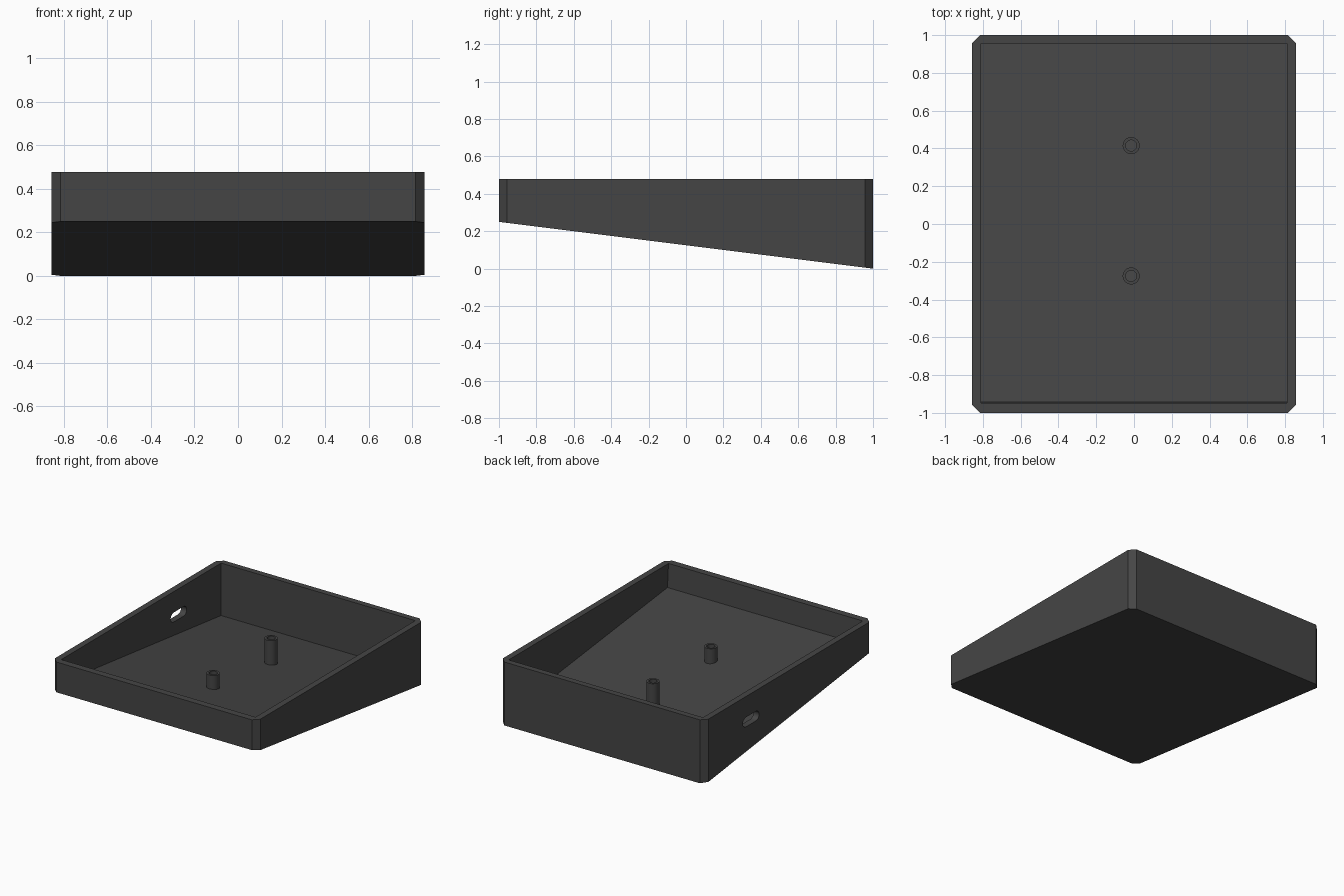
import bpy, bmesh, math

if "Cube" in bpy.data.objects:
    bpy.data.objects.remove(bpy.data.objects["Cube"])

TOP = 0.478

dark_grey = bpy.data.materials.new("dark_grey_plastic")
dark_grey.diffuse_color = (0.06, 0.06, 0.06, 1)
dark_grey.use_nodes = True
dark_grey.node_tree.nodes["Principled BSDF"].inputs["Base Color"].default_value = dark_grey.diffuse_color


def prism(name, bottom, top):
    """Solid between two matching counter-clockwise loops of points."""
    bm = bmesh.new()
    lo = [bm.verts.new(p) for p in bottom]
    hi = [bm.verts.new(p) for p in top]
    n = len(lo)
    bm.faces.new(lo[::-1])
    bm.faces.new(hi)
    for i in range(n):
        j = (i + 1) % n
        bm.faces.new((lo[i], lo[j], hi[j], hi[i]))
    bmesh.ops.recalc_face_normals(bm, faces=bm.faces)
    mesh = bpy.data.meshes.new(name)
    bm.to_mesh(mesh)
    bm.free()
    ob = bpy.data.objects.new(name, mesh)
    bpy.context.collection.objects.link(ob)
    mesh.materials.append(dark_grey)
    return ob


def cut(ob, cutter):
    """Subtract the cutter, then discard it."""
    mod = ob.modifiers.new("cut", 'BOOLEAN')
    mod.operation = 'DIFFERENCE'
    mod.solver = 'EXACT'
    mod.object = cutter
    bpy.context.view_layer.objects.active = ob
    bpy.ops.object.modifier_apply(modifier=mod.name)
    bpy.data.objects.remove(cutter)


# Tray body: chamfered rectangle with a sloping underside
X, Y, C = 0.857, 1.0, 0.042
outline = [(-X + C, -Y), (X - C, -Y), (X, -Y + C), (X, Y - C),
           (X - C, Y), (-X + C, Y), (-X, Y - C), (-X, -Y + C)]
tray = prism("tray",
             [(x, y, 0.125 * (1 - y)) for x, y in outline],
             [(x, y, TOP) for x, y in outline])


# Pocket: floor slopes with the underside, front wall leans slightly
def floor_z(y):
    return 0.193 - 0.1155 * y


XI, Y_BACK, Y_FRONT, LEAN = 0.81, 0.955, -0.948, 0.012
yf = Y_FRONT + LEAN
pocket = prism("pocket_cutter",
               [(-XI, yf, floor_z(yf)), (XI, yf, floor_z(yf)),
                (XI, Y_BACK, floor_z(Y_BACK)), (-XI, Y_BACK, floor_z(Y_BACK))],
               [(-XI, Y_FRONT - LEAN * 0.5, TOP + 0.08), (XI, Y_FRONT - LEAN * 0.5, TOP + 0.08),
                (XI, Y_BACK, TOP + 0.08), (-XI, Y_BACK, TOP + 0.08)])
cut(tray, pocket)

# Cable slot through the left wall
R, HALF = 0.036, 0.06
slot_outline = []
for side, start in ((1, -90), (-1, 90)):
    for k in range(9):
        a = math.radians(start + 180 * k / 8)
        slot_outline.append((0.45 + side * HALF + R * math.cos(a), 0.285 + R * math.sin(a)))
slot = prism("slot_cutter",
             [(-0.95, y, z) for y, z in slot_outline],
             [(-0.75, y, z) for y, z in slot_outline])
cut(tray, slot)


# Hollow mounting posts, level tops, standing on the sloping floor
def post(name, px, py, r_out=0.045, r_in=0.029, top=0.333, n=32):
    bm = bmesh.new()
    rings = []
    for r, sink, up in ((r_out, 0.01, False), (r_out, 0, True),
                        (r_in, 0, True), (r_in, 0.01, False)):
        ring = []
        for i in range(n):
            a = 2 * math.pi * i / n
            x, y = px + r * math.cos(a), py + r * math.sin(a)
            ring.append(bm.verts.new((x, y, top if up else floor_z(y) - sink)))
        rings.append(ring)
    for a, b in zip(rings, rings[1:]):
        for i in range(n):
            j = (i + 1) % n
            bm.faces.new((a[i], a[j], b[j], b[i]))
    mesh = bpy.data.meshes.new(name)
    bm.to_mesh(mesh)
    bm.free()
    mesh.materials.append(dark_grey)
    ob = bpy.data.objects.new(name, mesh)
    bpy.context.collection.objects.link(ob)
    return ob


posts = [post("back_post", -0.015, 0.415), post("front_post", -0.015, -0.275)]

# Smooth the round surfaces, keep the edges crisp
for ob in [tray] + posts:
    bpy.ops.object.select_all(action='DESELECT')
    ob.select_set(True)
    bpy.context.view_layer.objects.active = ob
    bpy.ops.object.shade_smooth_by_angle(angle=math.radians(30))
